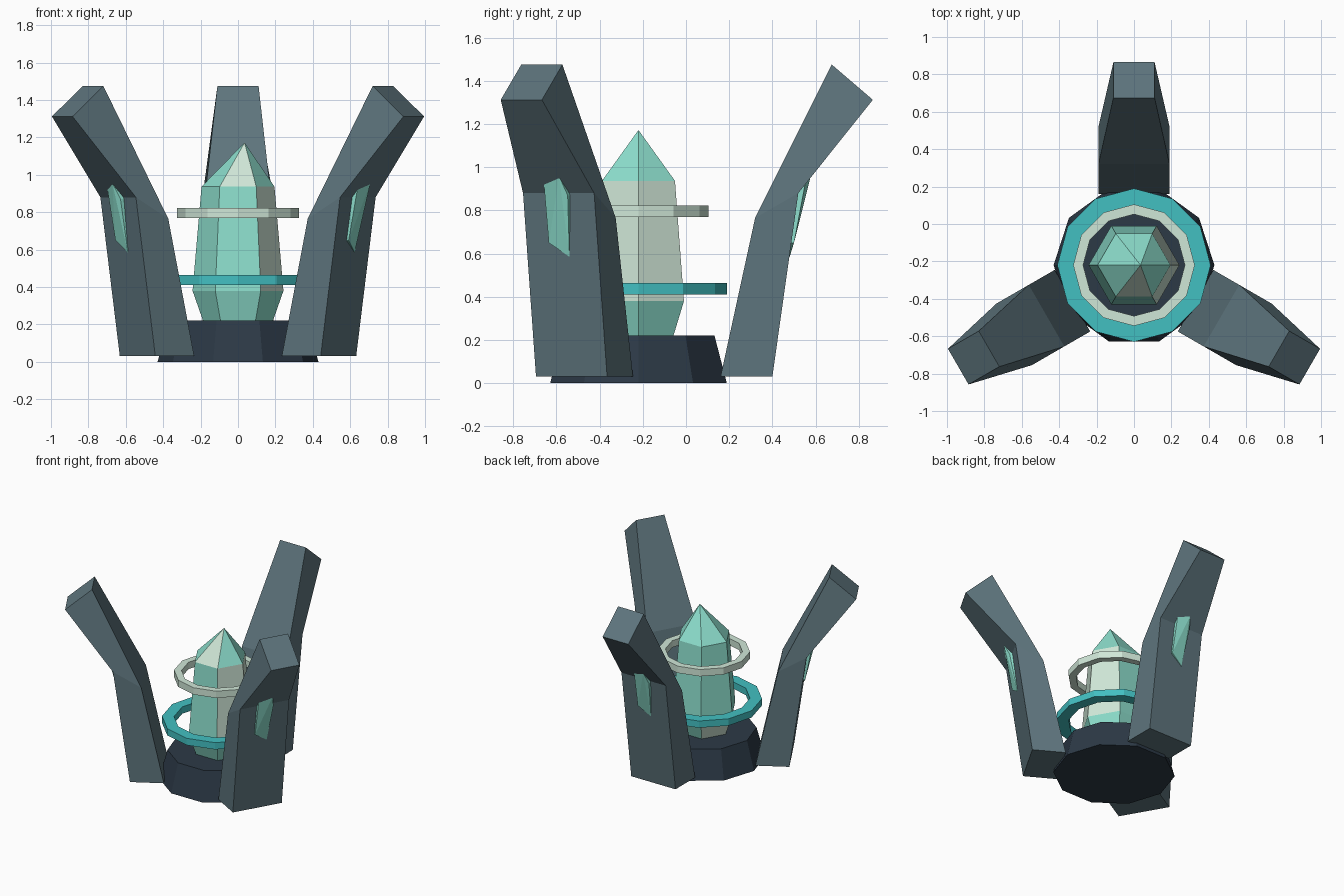
import bpy, bmesh
from math import sin, cos, pi, radians
from mathutils import Matrix, Vector

if "Cube" in bpy.data.objects:
    bpy.data.objects.remove(bpy.data.objects["Cube"])

CY = -0.22  # axis of the three-fold symmetry


def material(name, rgb):
    m = bpy.data.materials.new(name)
    m.diffuse_color = tuple((c / 255) ** 2.2 for c in rgb) + (1,)
    m.use_nodes = True
    m.node_tree.nodes["Principled BSDF"].inputs["Base Color"].default_value = m.diffuse_color
    return m


SLATE = material("slate", (94, 116, 124))
DARK = material("dark_stone", (48, 60, 72))
MINT = material("mint", (140, 222, 204))
PALE = material("pale", (206, 230, 214))
TEAL = material("teal", (68, 190, 192))


def finish(name, bm, mats, matrix=None):
    bmesh.ops.recalc_face_normals(bm, faces=bm.faces)
    me = bpy.data.meshes.new(name)
    bm.to_mesh(me)
    bm.free()
    for m in mats:
        me.materials.append(m)
    ob = bpy.data.objects.new(name, me)
    ob.matrix_world = matrix or Matrix.Translation((0, CY, 0))
    bpy.context.collection.objects.link(ob)
    return ob


def loops(bm, rings, n):
    """Rings of n points, one per (radius, z)."""
    return [[bm.verts.new((r * cos(2 * pi * k / n), r * sin(2 * pi * k / n), z))
             for k in range(n)] for r, z in rings]


def bridge(bm, a, b, mat=lambda k: 0):
    n = len(a)
    for k in range(n):
        j = (k + 1) % n
        bm.faces.new((a[k], a[j], b[j], b[k])).material_index = mat(k)


# Ten-sided base
bm = bmesh.new()
lo, hi = loops(bm, [(0.43, 0), (0.37, 0.22)], 10)
bridge(bm, lo, hi)
bm.faces.new(lo)
bm.faces.new(hi)
finish("base", bm, [DARK])

# Six-sided crystal with off-centre tip and a few pale facets
bm = bmesh.new()
a, b, c = loops(bm, [(0.18, 0.2), (0.243, 0.38), (0.195, 0.937)], 6)
bridge(bm, a, b, lambda k: int(k == 2))
bridge(bm, b, c, lambda k: int(k in (0, 5)))
bm.faces.new(a)
tip = bm.verts.new((0.035, 0, 1.172))
for k in range(6):
    bm.faces.new((c[k], c[(k + 1) % 6], tip)).material_index = int(k == 4)
finish("crystal", bm, [MINT, PALE])

# Floating rings
for name, ri, ro, z0, z1, mat in (("lower_ring", 0.325, 0.41, 0.41, 0.463, TEAL),
                                  ("upper_ring", 0.272, 0.325, 0.77, 0.823, PALE)):
    bm = bmesh.new()
    q = loops(bm, [(ro, z0), (ro, z1), (ri, z1), (ri, z0)], 12)
    for i in range(4):
        bridge(bm, q[i], q[(i + 1) % 4])
    finish(name, bm, [mat])

# Bent pylons (half width, inner point, outer point) and their embedded shards
SECTIONS = [(0.19, (0.38, 0.03), (0.62, 0.03)),
            (0.19, (0.54, 0.765), (0.74, 0.88)),
            (0.11, (0.895, 1.475), (1.085, 1.312))]
SHARD = [(0.064, 0.72, 0.65), (-0.035, 0.70, 0.585), (-0.06, 0.76, 0.87),
         (-0.036, 0.797, 0.957), (0.06, 0.775, 0.94)]
for i, side in enumerate(("back", "left", "right")):
    place = Matrix.Translation((0, CY, 0)) @ Matrix.Rotation(radians(120 * i), 4, 'Z')
    bm = bmesh.new()
    rows = [[bm.verts.new(p) for p in ((-w, *p0), (w, *p0), (w, *p1), (-w, *p1))]
            for w, p0, p1 in SECTIONS]
    bridge(bm, rows[0], rows[1])
    bridge(bm, rows[1], rows[2])
    bm.faces.new(rows[0])
    bm.faces.new(rows[2])
    finish(side + "_pylon", bm, [SLATE], place)

    bm = bmesh.new()
    for p in SHARD:
        bm.verts.new(p)
        bm.verts.new(Vector(p) * Vector((1, 0, 1)) + Vector((0, p[1] - 0.1, 0)))
    bmesh.ops.convex_hull(bm, input=bm.verts)
    finish(side + "_shard", bm, [MINT], place)
